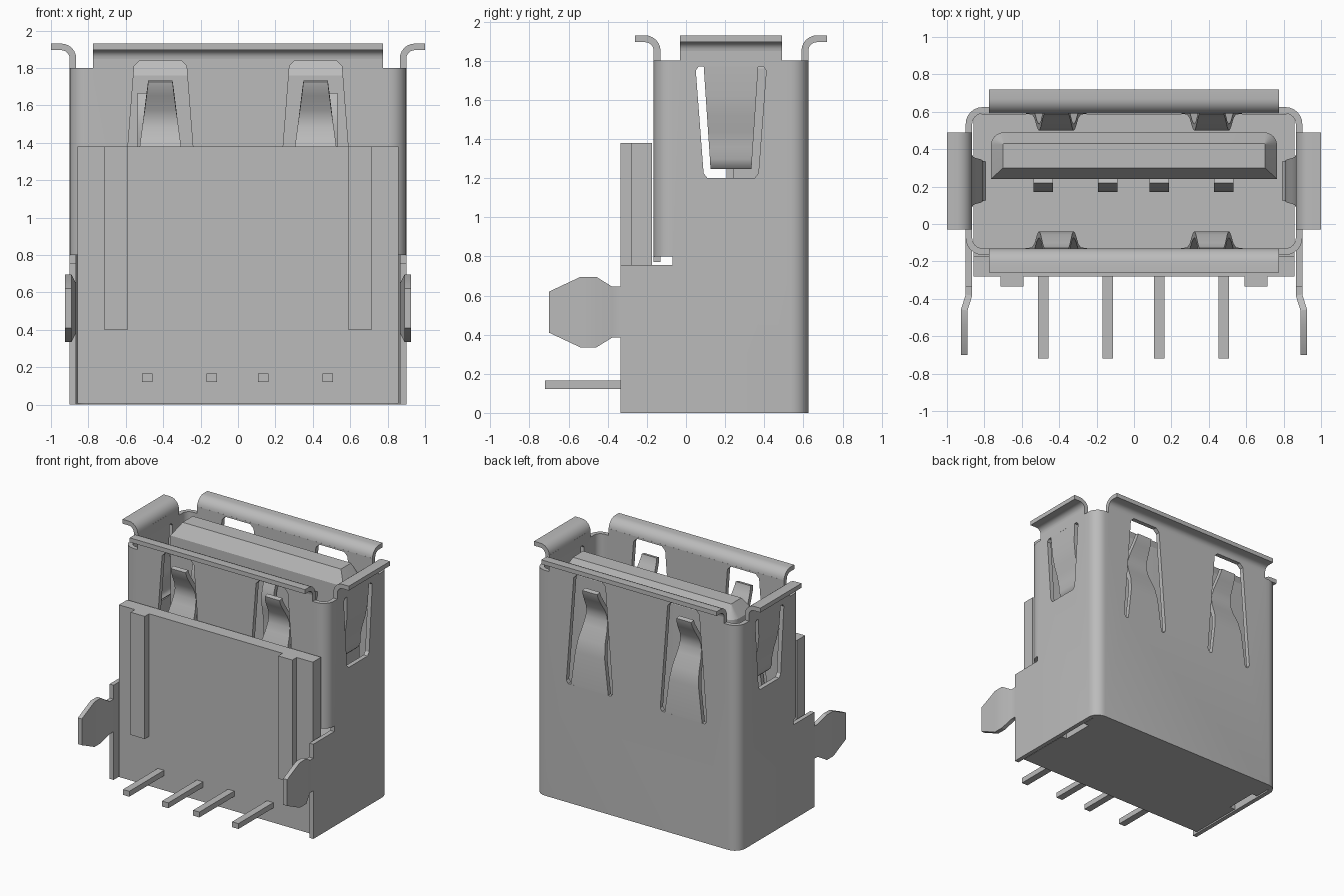
import bpy, bmesh, math

if "Cube" in bpy.data.objects:
    bpy.data.objects.remove(bpy.data.objects["Cube"], do_unlink=True)

metal = bpy.data.materials.new("grey")
metal.use_nodes = True
GREY = (0.5, 0.5, 0.5, 1)
metal.diffuse_color = GREY
metal.node_tree.nodes["Principled BSDF"].inputs["Base Color"].default_value = GREY

T = 0.035                      # sheet metal thickness
WALL_X = 0.8825                # side wall centre line
FRONT_Y, BACK_Y = -0.1475, 0.6075


def activate(ob):
    bpy.ops.object.select_all(action='DESELECT')
    ob.select_set(True)
    bpy.context.view_layer.objects.active = ob


def make(name, bm):
    bmesh.ops.remove_doubles(bm, verts=bm.verts, dist=1e-5)
    bmesh.ops.recalc_face_normals(bm, faces=bm.faces)
    mesh = bpy.data.meshes.new(name)
    bm.to_mesh(mesh)
    bm.free()
    mesh.materials.append(metal)
    ob = bpy.data.objects.new(name, mesh)
    bpy.context.collection.objects.link(ob)
    return ob


def smooth(ob):
    activate(ob)
    bpy.ops.object.shade_smooth_by_angle(angle=math.radians(30))


def loft(name, loops, closed=False):
    """Skin equal-length loops; cap the ends, or join last to first."""
    bm = bmesh.new()
    rings = [[bm.verts.new(p) for p in loop] for loop in loops]
    n = len(rings[0])
    pairs = list(zip(rings, rings[1:]))
    if closed:
        pairs.append((rings[-1], rings[0]))
    else:
        bm.faces.new(rings[0])
        bm.faces.new(rings[-1])
    for a, b in pairs:
        for i in range(n):
            j = (i + 1) % n
            bm.faces.new((a[i], a[j], b[j], b[i]))
    return make(name, bm)


def prism(name, pts, axis, lo, hi):
    """Extrude a 2D outline along x (pts are y,z) or y (pts are x,z)."""
    place = (lambda p, d: (d, *p)) if axis == 'x' else (lambda p, d: (p[0], d, p[1]))
    return loft(name, [[place(p, d) for p in pts] for d in (lo, hi)])


def box(name, x0, x1, y0, y1, z0, z1):
    return prism(name, [(y0, z0), (y1, z0), (y1, z1), (y0, z1)], 'x', x0, x1)


def sheet(name, rows, thickness=T):
    """Bent metal strip from rows of two edge points."""
    bm = bmesh.new()
    vs = [[bm.verts.new(p) for p in row] for row in rows]
    for a, b in zip(vs, vs[1:]):
        bm.faces.new((a[0], a[1], b[1], b[0]))
    ob = make(name, bm)
    mod = ob.modifiers.new("thickness", 'SOLIDIFY')
    mod.thickness, mod.offset, mod.use_even_offset = thickness, 0, True
    activate(ob)
    bpy.ops.object.modifier_apply(modifier=mod.name)
    smooth(ob)
    return ob


def cut(ob, cutter):
    mod = ob.modifiers.new("cut", 'BOOLEAN')
    mod.operation, mod.solver, mod.object = 'DIFFERENCE', 'EXACT', cutter
    activate(ob)
    bpy.ops.object.modifier_apply(modifier=mod.name)
    bpy.data.objects.remove(cutter, do_unlink=True)


def rounded(x, y0, y1, r_front, r_back, z, n=6):
    """Rounded rectangle outline, symmetric in x."""
    pts = []
    corners = [(x, y1, r_back, 0), (-x, y1, r_back, 90),
               (-x, y0, r_front, 180), (x, y0, r_front, 270)]
    for cx, cy, r, start in corners:
        ox = cx - math.copysign(r, cx)
        oy = cy - r if cy == y1 else cy + r
        for k in range(n + 1):
            a = math.radians(start + 90 * k / n)
            pts.append((ox + r * math.cos(a), oy + r * math.sin(a), z))
    return pts


# Outer shell: rounded tube, then cut openings
outer = (0.90, -0.165, 0.625, 0.09, 0.09)
inner = (0.865, -0.13, 0.59, 0.055, 0.055)
shell = loft("shell", [rounded(*outer, 0), rounded(*outer, 1.855),
                       rounded(*inner, 1.855), rounded(*inner, 0)], closed=True)
cut(shell, box("cutter", -0.95, 0.95, -0.3, -0.118, -0.1, 0.77))
for s in (-1, 1):
    x0, x1 = sorted((s * 0.81, s * 1.0))
    cut(shell, box("cutter", x0, x1, -0.3, -0.07, -0.1, 0.80))
    x0, x1 = sorted((s * 0.775, s * 1.0))
    cut(shell, box("cutter", x0, x1, -0.3, -0.03, 1.8, 2))
    cut(shell, box("cutter", x0, x1, 0.49, 0.8, 1.8, 2))
    # spring openings through the front and back walls
    c = s * 0.415
    half = [(0.19, 0.95), (0.205, 0.975), (0.14, 1.81), (0.11, 1.84)]
    outline = [(c + w, z) for w, z in half] + [(c - w, z) for w, z in reversed(half)]
    cut(shell, prism("cutter", outline, 'y', -0.3, 0.8))
# side windows
half = [(0.12, 1.2), (0.14, 1.225), (0.18, 1.75), (0.165, 1.77)]
outline = [(0.23 + w, z) for w, z in half] + [(0.23 - w, z) for w, z in reversed(half)]
cut(shell, prism("cutter", outline, 'x', -1.1, 1.1))
smooth(shell)

# Flared rim: quarter bend then a flat lip
bend = [(0.0625 - 0.0625 * math.cos(math.radians(a)),
         1.85 + 0.0625 * math.sin(math.radians(a))) for a in range(0, 91, 15)]
for name, y, s in (("front_flare", FRONT_Y, -1), ("back_flare", BACK_Y, 1)):
    sheet(name, [((-0.775, y + s * d, z), (0.775, y + s * d, z))
                 for d, z in bend + [(0.1125, 1.9125)]])
for name, s in (("right_flare", -1), ("left_flare", 1)):
    sheet(name, [((s * (WALL_X + d), -0.03, z), (s * (WALL_X + d), 0.49, z))
                 for d, z in bend + [(0.1175, 1.9125)]])

# Front and back springs: height, inward offset
wave = [(0.94, 0), (1.22, 0.005), (1.32, 0.025), (1.42, 0.07), (1.48, 0.088),
        (1.53, 0.09), (1.58, 0.075), (1.66, 0.03), (1.70, 0.01), (1.73, 0.003)]
for side, y, s in (("front", FRONT_Y, 1), ("back", BACK_Y, -1)):
    for hand, c in (("right", -0.415), ("left", 0.415)):
        rows = []
        for z, d in wave:
            w = 0.165 - 0.1 * (z - 0.95) / 0.78
            rows.append(((c - w, y + s * d, z), (c + w, y + s * d, z)))
        sheet(f"{side}_{hand}_spring", rows)

# Side springs, and parts mirrored left and right
side_wave = [(1.78, 0), (1.62, 0.005), (1.52, 0.02), (1.44, 0.042),
             (1.36, 0.055), (1.30, 0.055), (1.275, 0.065), (1.26, 0.08)]
lock = [(-0.33, 0.13, 0), (-0.38, 0.13, 0), (-0.46, 0.18, 0.025),
        (-0.54, 0.18, 0.025), (-0.70, 0.105, 0.025)]
for hand, s in (("right", -1), ("left", 1)):
    rows = []
    for z, d in side_wave:
        w = 0.105 + 0.035 * (z - 1.26) / 0.52
        x = s * (WALL_X - d)
        rows.append(((x, 0.23 - w, z), (x, 0.23 + w, z)))
    sheet(f"{hand}_side_spring", rows)
    # lower cheek and board lock leg
    x0, x1 = sorted((s * 0.865, s * 0.90))
    box(f"{hand}_cheek", x0, x1, -0.335, -0.07, 0, 0.757)
    sheet(f"{hand}_board_lock", [((s * (WALL_X + d), y, 0.515 - w),
                                  (s * (WALL_X + d), y, 0.515 + w)) for y, w, d in lock])
    # housing rib
    x0, x1 = sorted((s * 0.59, s * 0.715))
    box(f"{hand}_rib", x0, x1, -0.335, -0.275, 0.4, 1.38)

# Insulating housing: floor block with an upright front plate
housing = prism("housing", [(-0.28, 0.005), (0.588, 0.005), (0.588, 0.7),
                            (-0.175, 0.7), (-0.175, 1.38), (-0.28, 1.38)],
                'x', -0.857, 0.857)
for x0, x1 in ((-0.86, -0.81), (0.81, 0.86)):
    cut(housing, box("cutter", x0, x1, 0.17, 0.43, -0.1, 0.3))

# Centre tongue with a bevelled tip
smooth(loft("tongue", [rounded(0.765, 0.24, 0.49, 0, 0.07, 0.65),
                       rounded(0.765, 0.24, 0.49, 0, 0.07, 1.76),
                       rounded(0.70, 0.30, 0.43, 0, 0.005, 1.86)]))

# Contacts on the tongue and pins at the front
contact = [(0.225, 0.69), (0.225, 1.3), (0.205, 1.42), (0.19, 1.5),
           (0.205, 1.58), (0.235, 1.66)]
for i, x in enumerate((-0.485, -0.14, 0.135, 0.48), 1):
    sheet(f"contact_{i}", [((x - 0.053, y, z), (x + 0.053, y, z)) for y, z in contact])
    box(f"pin_{i}", x - 0.028, x + 0.028, -0.72, -0.27, 0.122, 0.165)
